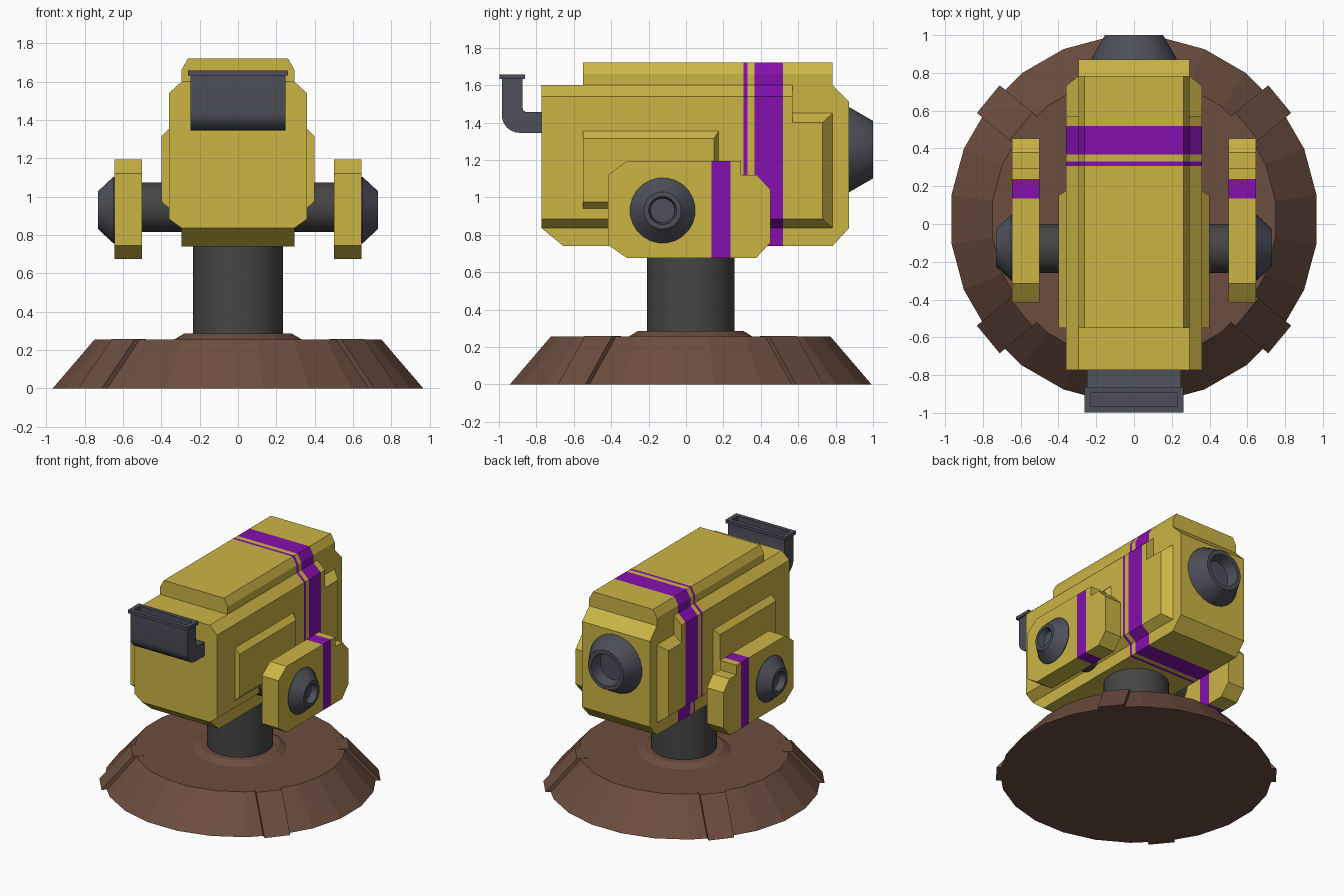
import bpy, bmesh
from math import cos, sin, pi, radians, degrees

if "Cube" in bpy.data.objects:
    bpy.data.objects.remove(bpy.data.objects["Cube"])


def material(name, rgb):
    m = bpy.data.materials.new(name)
    m.diffuse_color = (*rgb, 1)
    m.use_nodes = True
    m.node_tree.nodes["Principled BSDF"].inputs["Base Color"].default_value = m.diffuse_color
    return m


YELLOW = material("yellow_paint", (0.60, 0.46, 0.06))
PURPLE = material("purple_stripe", (0.23, 0.005, 0.42))
BROWN = material("brown_base", (0.15, 0.075, 0.05))
STEEL = material("blue_grey_metal", (0.075, 0.078, 0.10))
DARK = material("dark_grey_metal", (0.06, 0.06, 0.06))
CY = 0.025  # y of the pedestal axis


def finish(name, bm, mat, mirror=False, stripes=(), smooth=False):
    """Cut stripe bands along y, then turn the bmesh into an object."""
    bmesh.ops.recalc_face_normals(bm, faces=bm.faces)
    for y in [v for s in stripes for v in s]:
        bmesh.ops.bisect_plane(bm, geom=bm.verts[:] + bm.edges[:] + bm.faces[:],
                               plane_co=(0, y, 0), plane_no=(0, 1, 0))
    for f in bm.faces:
        y = f.calc_center_median().y
        f.material_index = int(any(a < y < b for a, b in stripes))
    me = bpy.data.meshes.new(name)
    bm.to_mesh(me)
    bm.free()
    me.materials.append(mat)
    if stripes:
        me.materials.append(PURPLE)
    ob = bpy.data.objects.new(name, me)
    bpy.context.collection.objects.link(ob)
    if mirror:
        ob.modifiers.new("mirror", "MIRROR").use_clip = False
    if smooth:
        bpy.context.view_layer.objects.active = ob
        ob.select_set(True)
        bpy.ops.object.shade_smooth_by_angle(angle=radians(35))
        ob.select_set(False)
    return ob


def skin(rings):
    """Closed solid through rings of equal point count."""
    bm = bmesh.new()
    vs = [[bm.verts.new(p) for p in r] for r in rings]
    n = len(vs[0])
    for a, b in zip(vs, vs[1:]):
        for i in range(n):
            j = (i + 1) % n
            bm.faces.new((a[i], a[j], b[j], b[i]))
    bm.faces.new(vs[0][::-1])
    bm.faces.new(vs[-1])
    return bm


def loft(*sections):
    """Sections are (x, [(y, z), ...])."""
    return skin([[(x, y, z) for y, z in pts] for x, pts in sections])


def lathe(profile, n, axis, centre):
    """Profile of (radius, distance along axis)."""
    cx, cy, cz = centre
    rings = []
    for r, h in profile:
        ring = []
        for i in range(n):
            t = 2 * pi * (i + 0.5) / n
            u, v = r * cos(t), r * sin(t)
            p = {"x": (h, u, v), "y": (u, h, v), "z": (u, v, h)}[axis]
            ring.append((p[0] + cx, p[1] + cy, p[2] + cz))
        rings.append(ring)
    return skin(rings)


def rect(y0, y1, z0, z1):
    return [(y0, z0), (y1, z0), (y1, z1), (y0, z1)]


# Pedestal: faceted skirt, four diagonal ribs, column
finish("base_skirt", lathe([(0.975, 0), (0.755, 0.255), (0.335, 0.255), (0.285, 0.285)],
                           24, "z", (0, CY, 0)), BROWN)
rib = [(0.70, 0.0), (1.0, 0.0), (0.775, 0.258), (0.70, 0.258)]
for k, ang in enumerate((39.5, 140.5, 219.5, 320.5)):
    ob = finish(f"base_rib_{k + 1}", loft((-0.095, rib), (0.095, rib)), BROWN)
    ob.location = (0, CY, 0)
    ob.rotation_euler.z = radians(ang - 90)
finish("column", lathe([(0.235, 0.27), (0.235, 0.77)], 32, "z", (0, CY, 0)), DARK, smooth=True)

# Main body: central core, roof block, bevelled side shells and raised side panels
bands = [(0.307, 0.330), (0.367, 0.518)]
core = [(-0.773, 0.836), (-0.656, 0.74), (0.784, 0.74), (0.872, 0.836),
        (0.872, 1.51), (0.784, 1.60), (-0.773, 1.60)]
finish("body_core", loft((-0.295, core), (0.295, core)), YELLOW, stripes=bands)

low, high = rect(-0.55, 0.784, 1.60, 1.66), rect(-0.55, 0.784, 1.60, 1.72)
finish("roof_block", loft((-0.295, low), (-0.262, high), (0.262, high), (0.295, low)),
       YELLOW, stripes=bands)

shell_in = [(-0.773, 0.836), (0.784, 0.836), (0.784, 1.45),
            (0.57, 1.45), (0.57, 1.60), (-0.773, 1.60)]
shell_out = [(-0.773, 0.884), (0.73, 0.884), (0.73, 1.40),
             (0.57, 1.40), (0.57, 1.54), (-0.773, 1.54)]
finish("side_shells", loft((0.295, shell_in), (0.36, shell_out)), YELLOW,
       mirror=True, stripes=bands)
finish("side_panels", loft((0.35, rect(-0.55, 0.175, 0.94, 1.355)),
                           (0.36, rect(-0.55, 0.175, 0.94, 1.355)),
                           (0.40, rect(-0.55, 0.15, 0.976, 1.315))), YELLOW, mirror=True)

# Side pods with their axle and hollow hub caps
pod = [(-0.416, 0.745), (-0.315, 0.675), (0.375, 0.675), (0.453, 0.76), (0.453, 1.04),
       (0.379, 1.12), (0.293, 1.12), (0.293, 1.195), (-0.315, 1.195), (-0.416, 1.12)]
finish("side_pods", loft((0.50, pod), (0.645, pod)), YELLOW, mirror=True,
       stripes=[(0.135, 0.237)])
hub = (0, -0.125, 0.93)
finish("axle", lathe([(0.13, -0.55), (0.13, 0.55)], 24, "x", (0, -0.13, 0.945)), DARK, smooth=True)
finish("hub_caps", lathe([(0.175, 0.64), (0.175, 0.65), (0.10, 0.73), (0.075, 0.73),
                          (0.065, 0.68)], 24, "x", hub), STEEL, mirror=True, smooth=True)

# Rear nozzle
finish("rear_nozzle", lathe([(0.228, 0.86), (0.228, 0.875), (0.155, 1.0), (0.125, 1.0),
                             (0.11, 0.91)], 24, "y", (0, 0, 1.255)), STEEL, smooth=True)

# Front duct: bent flat pipe, with a flared lip and a slot stepped from its top face
outer = [(-0.89 - 0.095 * sin(t), 1.44 - 0.095 * cos(t)) for t in
         [i * pi / 12 for i in range(7)]]
duct = ([(-0.76, 1.345)] + outer +
        [(-0.985, 1.633), (-0.875, 1.633), (-0.875, 1.48), (-0.868, 1.462), (-0.85, 1.455),
         (-0.76, 1.455)])
bm = loft((-0.248, duct), (0.248, duct))
top = max(bm.faces, key=lambda f: f.calc_center_median().z)
for grow, dz in ((0.013, 0), (0, 0.025), (-0.033, 0), (0, -0.14)):
    top = bmesh.ops.extrude_discrete_faces(bm, faces=[top])["faces"][0]
    c = top.calc_center_median()
    for v in top.verts:
        v.co.x += grow if v.co.x > c.x else -grow
        v.co.y += grow if v.co.y > c.y else -grow
        v.co.z += dz
finish("front_duct", bm, STEEL, smooth=True)
